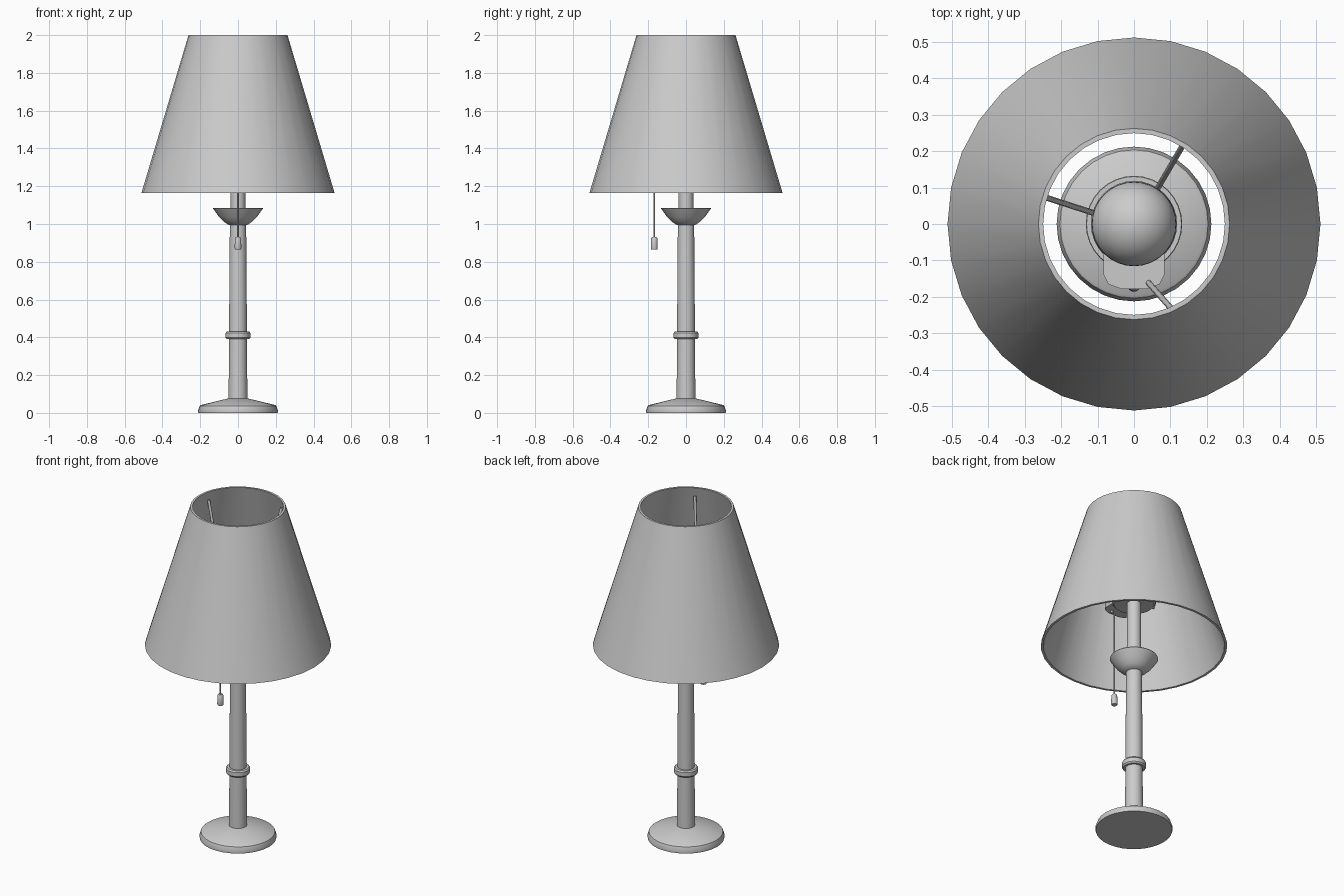
import bpy, bmesh, math
from mathutils import Vector

if "Cube" in bpy.data.objects:
    bpy.data.objects.remove(bpy.data.objects["Cube"])


def finish(name, bm, angle=35):
    bmesh.ops.remove_doubles(bm, verts=bm.verts, dist=1e-5)
    bmesh.ops.recalc_face_normals(bm, faces=bm.faces)
    me = bpy.data.meshes.new(name)
    bm.to_mesh(me)
    bm.free()
    ob = bpy.data.objects.new(name, me)
    bpy.context.collection.objects.link(ob)
    bpy.ops.object.select_all(action='DESELECT')
    ob.select_set(True)
    bpy.context.view_layer.objects.active = ob
    bpy.ops.object.shade_smooth_by_angle(angle=math.radians(angle))
    return ob


def lathe(name, profile, steps=32, centre=(0, 0), closed=False):
    """Spin a (radius, z) profile about a vertical axis."""
    bm = bmesh.new()
    verts = [bm.verts.new((centre[0], centre[1] - r, z)) for r, z in profile]
    edges = [bm.edges.new(p) for p in zip(verts, verts[1:])]
    if closed:
        edges.append(bm.edges.new((verts[-1], verts[0])))
    bmesh.ops.spin(bm, geom=verts + edges, cent=(*centre, 0), axis=(0, 0, 1),
                   angle=math.tau, steps=steps, use_merge=True)
    return finish(name, bm)


def rod(name, a, b, radius, sides=8):
    a, b = Vector(a), Vector(b)
    bm = bmesh.new()
    bmesh.ops.create_cone(bm, cap_ends=True, segments=sides, radius1=radius,
                          radius2=radius, depth=(b - a).length)
    bm.transform((b - a).to_track_quat('Z', 'Y').to_matrix().to_4x4())
    bmesh.ops.translate(bm, verts=bm.verts, vec=(a + b) / 2)
    return finish(name, bm, 50)


# Base, stem and the turned ornaments on it
lathe("base", [(0, 0), (.21, 0), (.212, .012), (.203, .037), (.195, .042),
               (.05, .077), (0, .077)])
lathe("stem", [(0, .07), (.05, .07), (.047, .4), (.046, .66), (.043, 1.01), (0, 1.01)])
lathe("collar", [(.04, .39), (.06, .39), (.066, .398), (.066, .422),
                 (.06, .43), (.04, .43)], closed=True)
lathe("dish", [(0, .995), (.05, .995), (.075, 1.012), (.1, 1.037), (.132, 1.082),
               (.13, 1.086), (0, 1.086)])
lathe("upper_stem", [(0, 1.08), (.039, 1.08), (.039, 1.44), (0, 1.44)])

# Socket, bulb and switch housing
lathe("socket", [(0, 1.43), (.11, 1.43), (.118, 1.44), (.112, 1.5), (.06, 1.53), (0, 1.53)])
cz, r = 1.68, .116
bulb = [(0, 1.52), (.05, 1.52), (.056, 1.55)]
bulb += [(r * math.cos(t), cz + r * math.sin(t))
         for t in (math.radians(-50 + 140 * i / 12) for i in range(12))]
lathe("bulb", bulb + [(0, cz + r)])

bm = bmesh.new()
plan = [(-.085, -.05), (-.083, -.14), (-.07, -.165), (-.035, -.178)]
plan += [(-x, y) for x, y in reversed(plan)]
face = bm.faces.new([bm.verts.new((x, y, 1.44)) for x, y in plan])
top = bmesh.ops.extrude_face_region(bm, geom=[face])
bmesh.ops.translate(bm, vec=(0, 0, .06),
                    verts=[v for v in top["geom"] if isinstance(v, bmesh.types.BMVert)])
finish("switch_housing", bm)

# Pull cord and its weight
rod("pull_cord", (0, -.168, .92), (0, -.168, 1.45), .004)
lathe("pull_weight", [(0, .866), (.016, .866), (.018, .872), (.016, .925),
                      (.012, .931), (0, .931)], 16, (0, -.168))

# Shade and the three struts holding it
lathe("shade", [(.511, 1.165), (.262, 2), (.249, 2), (.497, 1.165)], closed=True)
struts = [((.06, .09), (.137, .221)), ((-.11, .03), (-.249, .075)),
          ((.03, -.15), (.106, -.236))]
for i, (a, b) in enumerate(struts):
    rod(f"shade_strut_{i + 1}", (*a, 1.43), (*b, 1.945), .008)
